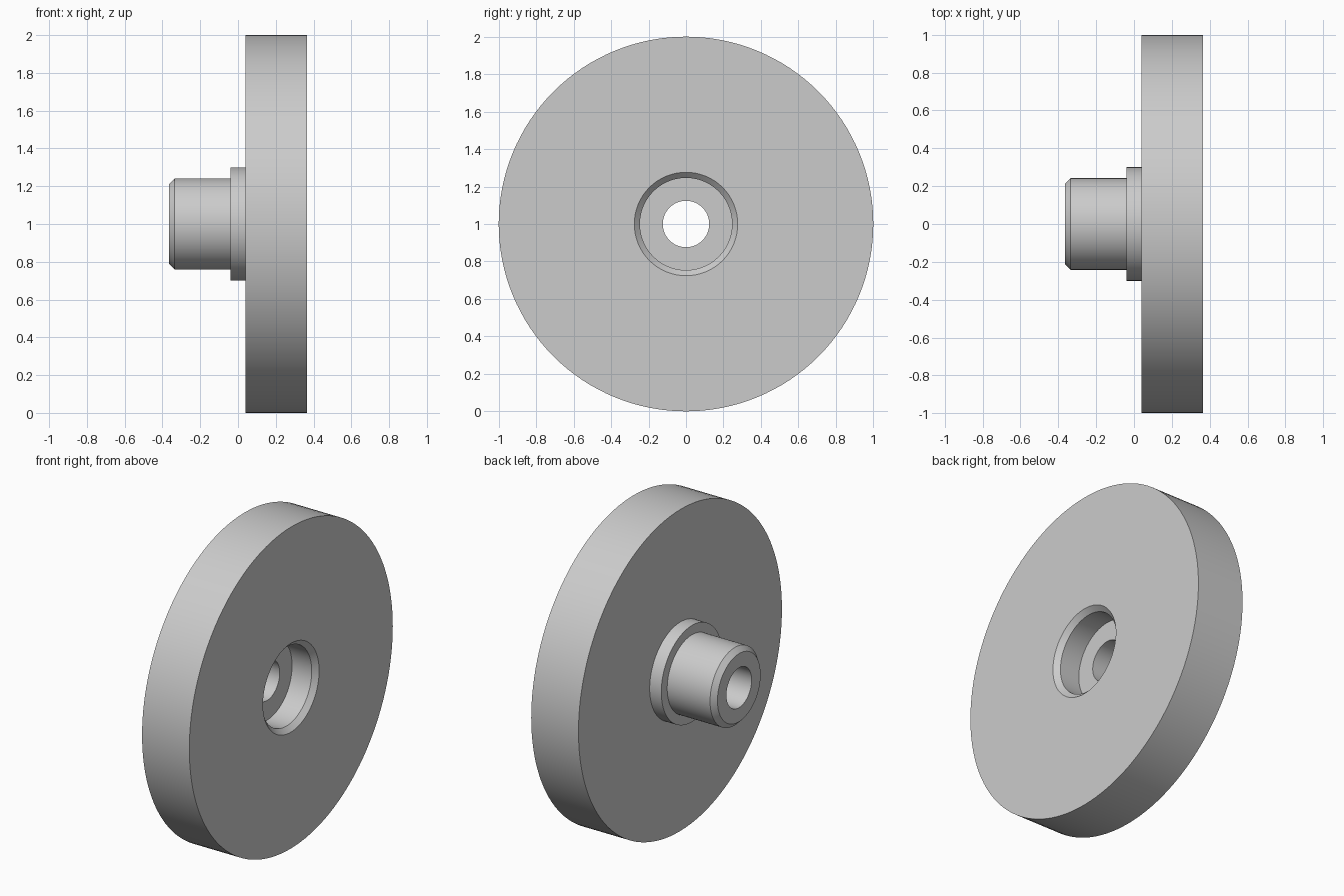
import bpy
import bmesh
import math
from mathutils import Matrix, Vector

cube = bpy.data.objects.get("Cube")
if cube:
    bpy.data.objects.remove(cube, do_unlink=True)

# Main dimensions
END = 0.365          # half the overall width along x
CHAMFER = 0.03
DISC_R, DISC_BACK = 1.0, 0.04
COLLAR_R, COLLAR_BACK = 0.3, -0.04
SHAFT_R, BORE_R = 0.242, 0.124
RECESS_R, RECESS_FLOOR = 0.246, 0.2
SEGMENTS = 128

# Closed cross-section as (x, radius): bore, shaft, collar, disc, recess
profile = [
    (-END, BORE_R),
    (-END, SHAFT_R - CHAMFER),
    (-END + CHAMFER, SHAFT_R),
    (COLLAR_BACK, SHAFT_R),
    (COLLAR_BACK, COLLAR_R),
    (DISC_BACK, COLLAR_R),
    (DISC_BACK, DISC_R),
    (END, DISC_R),
    (END, RECESS_R + CHAMFER),
    (END - CHAMFER, RECESS_R),
    (RECESS_FLOOR, RECESS_R),
    (RECESS_FLOOR, BORE_R),
]

# Plain grey metal
grey = bpy.data.materials.new("light_grey")
grey.use_nodes = True
grey.diffuse_color = (0.6, 0.6, 0.6, 1)
grey.node_tree.nodes["Principled BSDF"].inputs["Base Color"].default_value = grey.diffuse_color


def lathe(name, section, material):
    """Revolve a closed section about the x axis."""
    bm = bmesh.new()
    rings = []
    for i in range(SEGMENTS):
        turn = Matrix.Rotation(math.tau * i / SEGMENTS, 3, 'X')
        rings.append([bm.verts.new(turn @ Vector((x, 0, r))) for x, r in section])
    for i, ring in enumerate(rings):
        after = rings[(i + 1) % SEGMENTS]
        for j in range(len(section)):
            k = (j + 1) % len(section)
            bm.faces.new((ring[j], ring[k], after[k], after[j]))
    bmesh.ops.recalc_face_normals(bm, faces=bm.faces)
    mesh = bpy.data.meshes.new(name)
    bm.to_mesh(mesh)
    bm.free()
    mesh.materials.append(material)
    obj = bpy.data.objects.new(name, mesh)
    bpy.context.collection.objects.link(obj)
    return obj


# Disc with collar, hollow shaft and recessed face
wheel = lathe("flanged_disc", profile, grey)
wheel.location.z = DISC_R

bpy.ops.object.select_all(action='DESELECT')
wheel.select_set(True)
bpy.context.view_layer.objects.active = wheel
bpy.ops.object.shade_smooth_by_angle(angle=math.radians(30))
